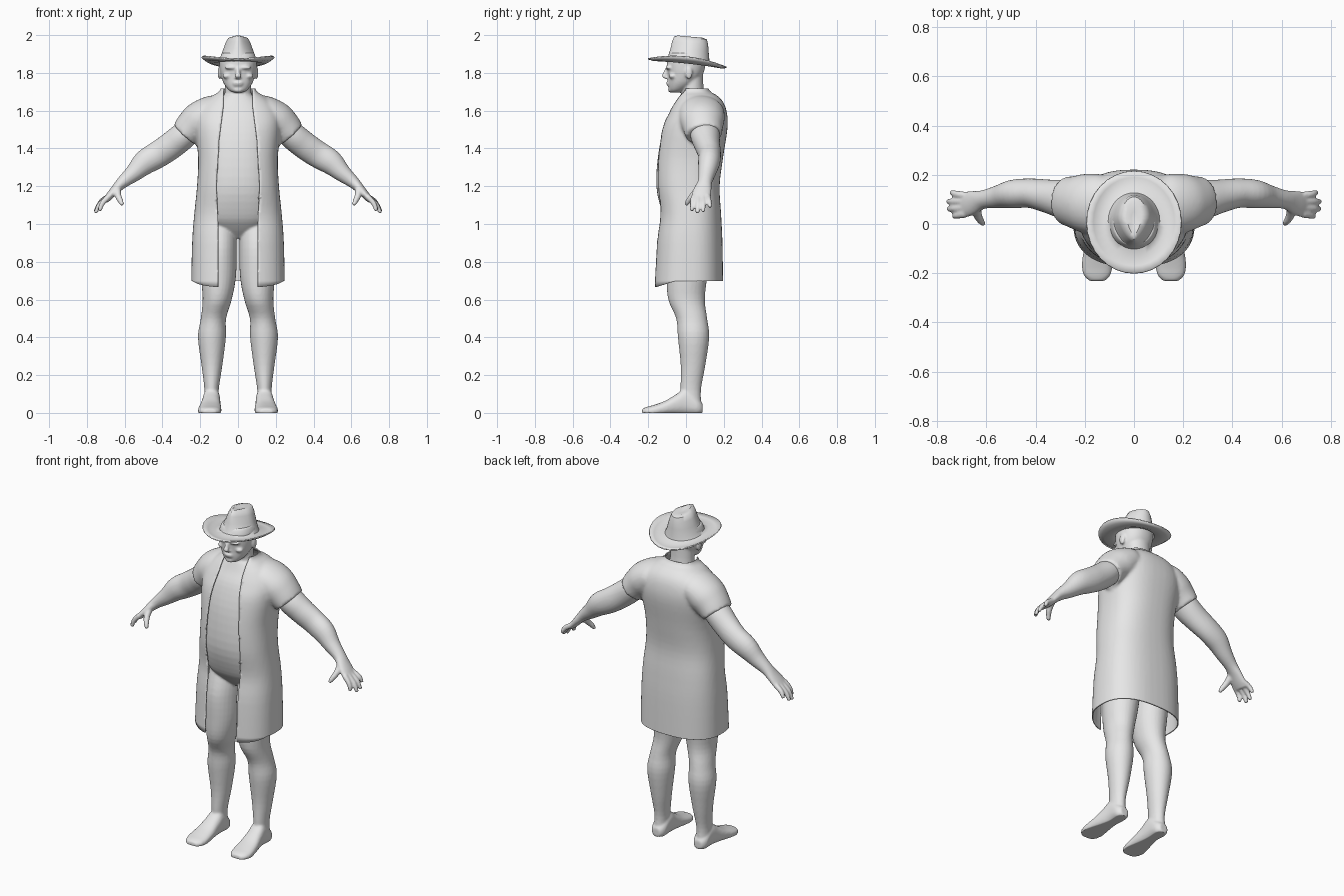
import bpy, bmesh, math
from mathutils import Vector

if "Cube" in bpy.data.objects:
    bpy.data.objects.remove(bpy.data.objects["Cube"])

grey = bpy.data.materials.new("plain_grey")
grey.diffuse_color = (0.8, 0.8, 0.8, 1)
grey.use_nodes = True
grey.node_tree.nodes["Principled BSDF"].inputs["Base Color"].default_value = grey.diffuse_color
X, Y, Z = Vector((1, 0, 0)), Vector((0, 1, 0)), Vector((0, 0, 1))


def spline(rows, steps=4):
    """Catmull-Rom interpolation of section rows."""
    out = []
    for i in range(len(rows) - 1):
        quad = [rows[max(i - 1, 0)], rows[i], rows[i + 1], rows[min(i + 2, len(rows) - 1)]]
        for s in range(steps):
            t = s / steps
            out.append([0.5 * (2 * b + (c - a) * t + (2 * a - 5 * b + 4 * c - d) * t * t
                               + (3 * b - a - 3 * c + d) * t ** 3) for a, b, c, d in zip(*quad)])
    return out + [list(rows[-1])]


def tube(bm, rows, ref=Y, axis=None, power=2.0, n=28, flip=1):
    """Capped loft through rows of (x, y, z, half size across, half size along ref)."""
    rows = spline(rows)
    pts = [Vector(r[:3]) for r in rows]
    rings = []
    for i, r in enumerate(rows):
        t = axis or (pts[min(i + 1, len(pts) - 1)] - pts[max(i - 1, 0)]).normalized()
        v = (ref - t * ref.dot(t)).normalized()
        u = v.cross(t)
        ring = []
        for k in range(n):
            a = 2 * math.pi * k / n
            c, s = [math.copysign(abs(f) ** (2 / power), f) for f in (math.cos(a), math.sin(a))]
            p = pts[i] + u * (r[3] * c) + v * (r[4] * s)
            p.x *= flip
            ring.append(bm.verts.new(p))
        rings.append(ring)
    faces = [bm.faces.new((a[k], a[(k + 1) % n], b[(k + 1) % n], b[k]))
             for a, b in zip(rings, rings[1:]) for k in range(n)]
    faces += [bm.faces.new(rings[0]), bm.faces.new(rings[-1])]
    bmesh.ops.recalc_face_normals(bm, faces=faces)


def upright(bm, rows, power=2.4):
    """Level loft through rows of (z, half width, front y, back y)."""
    tube(bm, [(0, (f + b) / 2, z, w, (b - f) / 2) for z, w, f, b in rows], axis=Z, power=power, n=48)


def blob(bm, x, y, z, sx, sy, sz):
    made = bmesh.ops.create_uvsphere(bm, u_segments=16, v_segments=10, radius=1)
    for v in made["verts"]:
        v.co = (x + v.co.x * sx, y + v.co.y * sy, z + v.co.z * sz)


def add_object(name, bm):
    me = bpy.data.meshes.new(name)
    bm.to_mesh(me)
    bm.free()
    me.materials.append(grey)
    ob = bpy.data.objects.new(name, me)
    bpy.context.collection.objects.link(ob)
    return ob


def fuse(ob, voxel, rounds):
    """Merge overlapping parts into one smooth skin."""
    m = ob.modifiers.new("fuse", "REMESH")
    m.mode, m.voxel_size = "VOXEL", voxel
    m = ob.modifiers.new("soften", "SMOOTH")
    m.factor, m.iterations = 0.5, rounds
    dg = bpy.context.evaluated_depsgraph_get()
    me = bpy.data.meshes.new_from_object(ob.evaluated_get(dg))
    ob.modifiers.clear()
    ob.data = me
    me.materials.clear()
    me.materials.append(grey)
    bm = bmesh.new()
    bm.from_mesh(me)
    return bm


def shade(ob, angle):
    bpy.ops.object.select_all(action="DESELECT")
    ob.select_set(True)
    bpy.context.view_layer.objects.active = ob
    bpy.ops.object.shade_smooth_by_angle(angle=math.radians(angle))


# Body: torso, neck and head
bm = bmesh.new()
upright(bm, [(.925, .07, -.02, .09), (.98, .15, -.075, .14), (1.05, .19, -.12, .16),
             (1.2, .187, -.157, .155), (1.4, .185, -.142, .175), (1.55, .19, -.1, .185),
             (1.63, .14, -.055, .16), (1.68, .08, -.03, .11)])
upright(bm, [(1.6, .08, -.03, .12), (1.7, .07, -.025, .095), (1.8, .068, -.02, .09)], 2)
upright(bm, [(1.697, .03, -.083, -.03), (1.712, .052, -.09, .0), (1.745, .076, -.094, .05),
             (1.785, .09, -.096, .085), (1.825, .097, -.1, .1), (1.87, .098, -.1, .105),
             (1.905, .085, -.085, .1)], 2.2)
# Nose, lips and chin
tube(bm, [(0, -.095, 1.83, .011, .012), (0, -.108, 1.80, .012, .013),
          (0, -.116, 1.782, .017, .013), (0, -.1, 1.768, .014, .01)], axis=Z)
blob(bm, 0, -.095, 1.747, .028, .011, .007)
blob(bm, 0, -.092, 1.736, .024, .011, .006)
blob(bm, 0, -.082, 1.71, .026, .014, .014)

for s in (1, -1):
    # Brow, cheek and ear
    blob(bm, s * .038, -.092, 1.828, .034, .018, .009)
    blob(bm, s * .058, -.07, 1.783, .024, .022, .014)
    blob(bm, s * .098, .015, 1.80, .01, .02, .034)
    # Leg
    tube(bm, [(.1, .035, 1.0, .09, .1), (.1, .02, .87, .093, .12), (.103, .005, .72, .092, .108),
              (.11, .003, .6, .077, .097), (.13, .03, .5, .067, .082), (.138, .04, .4, .074, .083),
              (.138, .037, .25, .055, .065), (.14, .025, .12, .038, .054),
              (.142, .03, .03, .042, .053)], axis=Z, flip=s)
    # Foot
    tube(bm, [(.14, .088, .025, .025, .025), (.14, .06, .035, .045, .043), (.14, .0, .06, .07, .046),
              (.143, -.05, .045, .055, .05), (.147, -.11, .026, .038, .058), (.15, -.17, .012, .03, .062),
              (.15, -.21, .008, .023, .053), (.15, -.232, .006, .015, .03)],
         ref=X, axis=-Y, power=2.4, flip=s)
    # Arm and palm
    tube(bm, [(.18, .095, 1.56, .06, .07), (.28, .1, 1.475, .072, .078), (.35, .113, 1.418, .073, .068),
              (.42, .125, 1.37, .071, .06), (.49, .122, 1.328, .066, .058), (.55, .111, 1.272, .048, .047),
              (.61, .1, 1.222, .033, .038), (.645, .09, 1.187, .025, .046), (.68, .08, 1.148, .02, .052),
              (.703, .077, 1.122, .015, .045)], flip=s)
    # Fingers: knuckle y, then fingertip
    for ky, tx, ty, tz in ((.04, .732, .03, 1.068), (.066, .755, .06, 1.058),
                           (.092, .757, .092, 1.064), (.116, .742, .128, 1.088)):
        a, b = Vector((.685, ky, 1.145)), Vector((tx, ty, tz))
        mid = a.lerp(b, .55) + Vector((.008, 0, .006))
        tube(bm, [(*a, .016, .015), (*mid, .014, .014), (*b, .01, .01)], n=12, flip=s)
    # Thumb
    tube(bm, [(.64, .07, 1.19, .02, .02), (.635, .035, 1.15, .018, .017), (.622, .012, 1.122, .015, .014),
              (.612, .0, 1.1, .01, .01)], n=12, flip=s)

body = add_object("body", bm)
bm = fuse(body, .0065, 4)
for v in bm.verts:  # flat soles
    v.co.z = max(v.co.z, 0)
bm.to_mesh(body.data)
bm.free()
shade(body, 60)

# Open coat with short sleeves
bm = bmesh.new()
upright(bm, [(.62, .249, -.178, .197), (.9, .243, -.163, .193), (1.05, .232, -.146, .186),
             (1.2, .217, -.163, .178), (1.35, .211, -.16, .196), (1.5, .226, -.135, .219),
             (1.58, .222, -.1, .218), (1.64, .185, -.068, .2), (1.68, .135, -.045, .165),
             (1.705, .097, -.033, .125), (1.76, .085, -.025, .105)], 2.5)
for s in (1, -1):
    tube(bm, [(.09, .08, 1.62, .07, .1), (.14, .08, 1.592, .09, .122), (.2, .085, 1.55, .1, .12),
              (.245, .09, 1.51, .092, .106), (.28, .095, 1.472, .081, .097)], flip=s)
coat = add_object("coat", bm)
bm = fuse(coat, .0095, 5)

GAP = [(.5, .105), (1.0, .105), (1.2, .115), (1.45, .1), (1.62, .078), (1.8, .075)]


def gap(z):
    for (z0, g0), (z1, g1) in zip(GAP, GAP[1:]):
        if z <= z1:
            return g0 + (g1 - g0) * (z - z0) / (z1 - z0)
    return GAP[-1][1]


# Front opening with straight edges
bmesh.ops.delete(bm, geom=[v for v in bm.verts if v.co.y < .02 and abs(v.co.x) < gap(v.co.z)],
                 context="VERTS")
for v in bm.verts:
    if v.is_boundary and v.co.y < .0:
        v.co.x = math.copysign(gap(v.co.z), v.co.x)
# Hem and collar
for height, low in ((.697, True), (1.717, False)):
    bmesh.ops.bisect_plane(bm, geom=bm.verts[:] + bm.edges[:] + bm.faces[:], plane_co=(0, 0, height),
                           plane_no=(0, 0, 1), clear_inner=low, clear_outer=not low)
for v in bm.verts:
    if v.co.z < .698:
        v.co.z -= .03 * min(1, max(0, (-v.co.y - .06) / .1))
bm.to_mesh(coat.data)
bm.free()
m = coat.modifiers.new("cloth", "SOLIDIFY")
m.thickness, m.offset = .006, -1
shade(coat, 50)

# Hat: rings of (half width, front y, back y, height, front pinch, side lift)
bm = bmesh.new()
N = 32
hat_rings = [(.19, -.2, .215, 1.856, 0, .032), (.165, -.17, .19, 1.851, 0, .018),
             (.13, -.13, .155, 1.853, 0, .004), (.105, -.102, .127, 1.862, 0, 0),
             (.095, -.094, .124, 1.88, .1, 0), (.08, -.082, .12, 1.92, .25, 0),
             (.066, -.073, .117, 1.96, .35, 0), (.052, -.062, .11, 1.985, .4, 0),
             (.03, -.045, .09, 1.992, .4, 0), (.012, -.01, .05, 1.984, .3, 0)]
loops = []
for w, f, b, z, pinch, lift in hat_rings:
    ring = []
    for k in range(N):
        c, s = math.cos(2 * math.pi * k / N), math.sin(2 * math.pi * k / N)
        y = (f + b) / 2 + (b - f) / 2 * s
        tilt = -.11 * y if z < 1.9 else -.09 * (y - .02)
        ring.append(bm.verts.new((w * c * (1 - pinch * max(0, -s)), y, z + tilt + lift * c * c)))
    loops.append(ring)
for a, b in zip(loops, loops[1:]):
    for k in range(N):
        bm.faces.new((a[k], a[(k + 1) % N], b[(k + 1) % N], b[k]))
bm.faces.new(loops[-1])
hat = add_object("hat", bm)
m = hat.modifiers.new("felt", "SOLIDIFY")
m.thickness, m.offset = .007, -1
shade(hat, 45)
